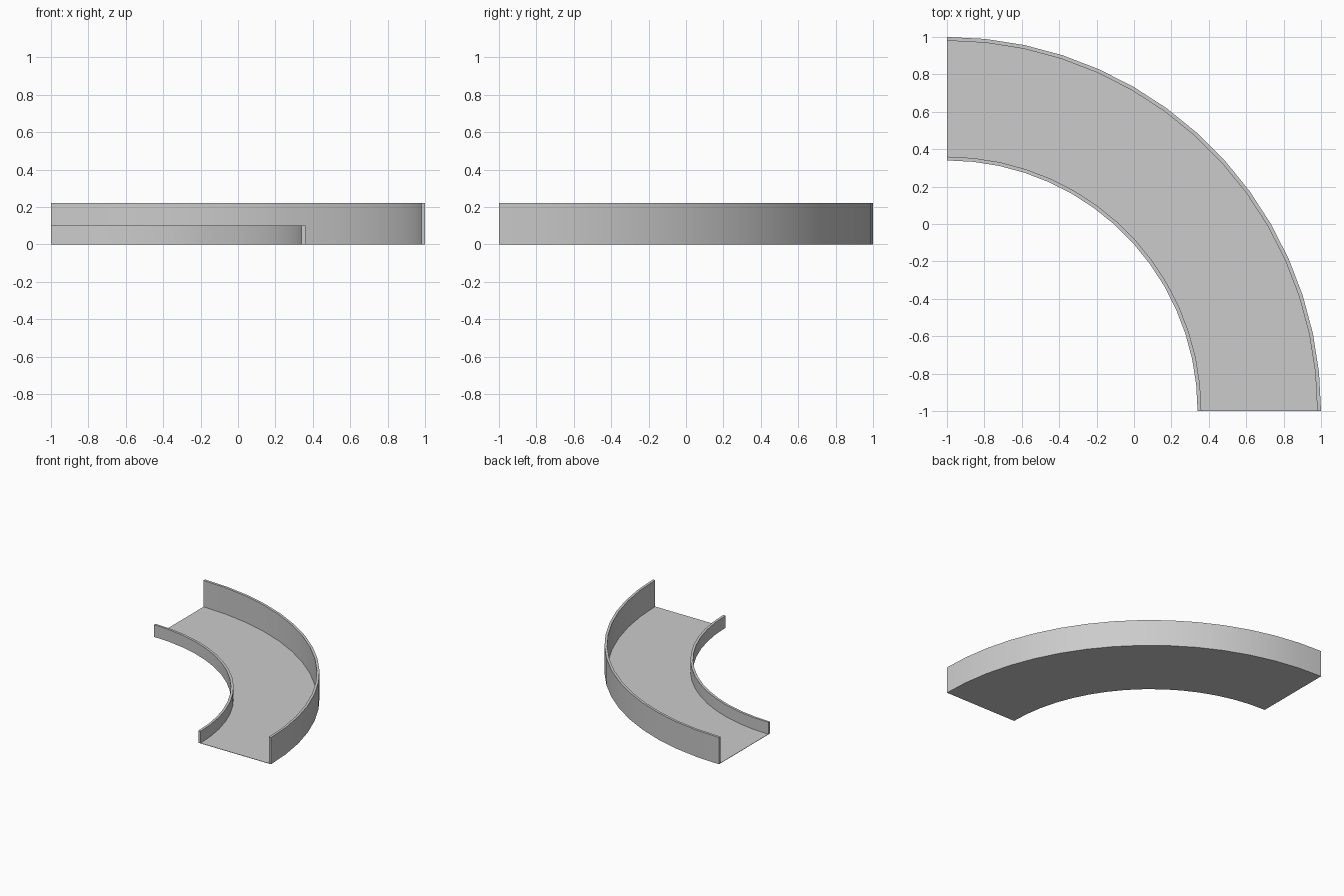
import bpy, bmesh
from math import cos, sin, radians

cube = bpy.data.objects.get("Cube")
if cube:
    bpy.data.objects.remove(cube, do_unlink=True)

SEGMENTS = 15
INNER, OUTER, WALL = 1.34, 2.0, 0.02
LOW, HIGH, FLOOR = 0.1, 0.22, 0.003

grey = bpy.data.materials.new("light grey")
grey.use_nodes = True
colour = (0.6, 0.6, 0.6, 1)
grey.diffuse_color = colour
grey.node_tree.nodes["Principled BSDF"].inputs["Base Color"].default_value = colour

# Cross-section: low inner wall, thin floor, tall outer wall (radius, height)
profile = [(INNER, 0), (OUTER, 0), (OUTER, HIGH), (OUTER - WALL, HIGH),
           (OUTER - WALL, FLOOR), (INNER + WALL, FLOOR),
           (INNER + WALL, LOW), (INNER, LOW)]

# Sweep the cross-section through a quarter turn about the corner
bm = bmesh.new()
rings = []
for i in range(SEGMENTS + 1):
    a = radians(90 * i / SEGMENTS)
    rings.append([bm.verts.new((r * cos(a) - 1, r * sin(a) - 1, z))
                  for r, z in profile])
for ring, following in zip(rings, rings[1:]):
    for j in range(len(profile)):
        k = (j + 1) % len(profile)
        bm.faces.new((ring[j], ring[k], following[k], following[j]))

# Close both ends
bm.faces.new(rings[0])
bm.faces.new(rings[-1])
bmesh.ops.recalc_face_normals(bm, faces=bm.faces)

mesh = bpy.data.meshes.new("curved_channel")
bm.to_mesh(mesh)
bm.free()
mesh.materials.append(grey)
channel = bpy.data.objects.new("curved_channel", mesh)
bpy.context.collection.objects.link(channel)

# Smooth round the bend, sharp along the wall edges
bpy.context.view_layer.objects.active = channel
channel.select_set(True)
bpy.ops.object.shade_smooth_by_angle(angle=radians(30))
